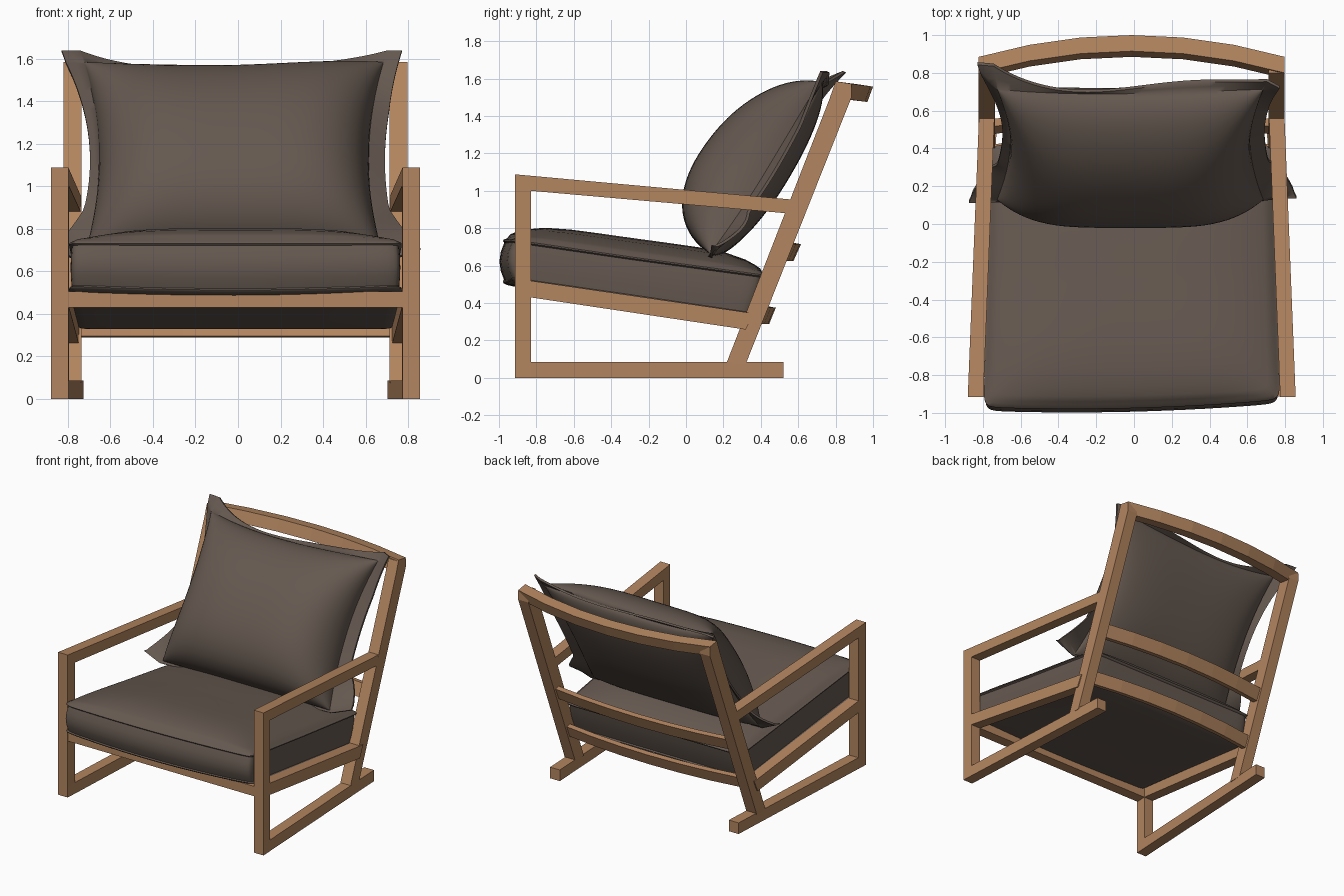
import bpy, bmesh, math

if "Cube" in bpy.data.objects:
    bpy.data.objects.remove(bpy.data.objects["Cube"])

CX = -0.012  # mirror plane of the wooden frame


def material(name, rgb):
    m = bpy.data.materials.new(name)
    m.diffuse_color = (*rgb, 1)
    m.use_nodes = True
    m.node_tree.nodes["Principled BSDF"].inputs["Base Color"].default_value = m.diffuse_color
    return m


WOOD = material("warm wood", (0.45, 0.235, 0.115))
FABRIC = material("brown fabric", (0.13, 0.099, 0.08))


def finish(name, bm, mat, smooth=None):
    bmesh.ops.recalc_face_normals(bm, faces=bm.faces)
    me = bpy.data.meshes.new(name)
    bm.to_mesh(me)
    bm.free()
    me.materials.append(mat)
    ob = bpy.data.objects.new(name, me)
    bpy.context.collection.objects.link(ob)
    if smooth:
        bpy.ops.object.select_all(action='DESELECT')
        ob.select_set(True)
        bpy.context.view_layer.objects.active = ob
        bpy.ops.object.shade_smooth_by_angle(angle=math.radians(smooth))
    return ob


def loft(bm, sections):
    """Skin closed sections of equal length and cap both ends."""
    rows = [[bm.verts.new(p) for p in s] for s in sections]
    n = len(rows[0])
    for a, b in zip(rows, rows[1:]):
        for i in range(n):
            j = (i + 1) % n
            bm.faces.new((a[i], a[j], b[j], b[i]))
    bm.faces.new(rows[0])
    bm.faces.new(rows[-1])


def taper(y, slope=0.04):
    return 0.868 - slope * (y + 0.915)


def side_pair(name, profile, outer, width=0.082):
    """Extrude a (y, z) profile into a left and a right bar."""
    for label, s in (("left", -1), ("right", 1)):
        bm = bmesh.new()
        loft(bm, [[(CX + s * (outer(y) - d), y, z) for y, z in profile]
                  for d in (0, width)])
        finish(f"{label}_{name}", bm, WOOD)


def bowed_bar(name, section, half, bow, drop=0.0, steps=6):
    """Sweep a (y, z) section along x with a backward bow."""
    bm = bmesh.new()
    secs = []
    for i in range(steps + 1):
        t = -1 + 2 * i / steps
        k = 1 - t * t
        secs.append([(CX + t * half, y + bow * k, z - drop * k) for y, z in section])
    loft(bm, secs)
    finish(name, bm, WOOD)


# Side frames
side_pair("front_leg", [(-0.915, 0), (-0.83, 0), (-0.83, 1.04), (-0.915, 1.04)], taper)
side_pair("arm", [(-0.915, 1.0), (-0.83, 1.0), (0.57, 0.877), (0.60, 0.95), (-0.915, 1.088)], taper)
side_pair("floor_runner", [(-0.915, 0), (0.52, 0), (0.52, 0.085), (-0.915, 0.085)],
          lambda y: taper(y, 0.05))
side_pair("seat_rail", [(-0.85, 0.433), (0.32, 0.258), (0.36, 0.345), (-0.85, 0.522)], taper)
side_pair("back_post", [(0.215, 0.075), (0.32, 0.075), (0.885, 1.5), (0.885, 1.565), (0.80, 1.575)],
          lambda y: 0.81, 0.086)

# Cross bars
bowed_bar("front_rail", [(-0.913, 0.43), (-0.83, 0.43), (-0.83, 0.505), (-0.913, 0.505)], 0.79, 0)
bowed_bar("top_rail", [(0.77, 1.5), (0.855, 1.49), (0.885, 1.572), (0.80, 1.585)], 0.81, 0.115, 0.015)
bowed_bar("upper_slat", [(0.475, 0.63), (0.515, 0.625), (0.555, 0.715), (0.515, 0.722)], 0.74, 0.06)
bowed_bar("lower_slat", [(0.345, 0.295), (0.385, 0.288), (0.42, 0.375), (0.38, 0.382)], 0.74, 0.06)


# Seat cushion: rounded-square rings with piping at both edges
def seat_point(u, v, w):
    y = -0.28 + 0.66 * v
    z = 0.51 - 0.144 * (y + 0.93) + 0.24 * w
    if w >= 1:
        z += 0.09 * max(0, 1 - abs(u) ** 4) * max(0, 1 - v ** 6)
    if v > 0:
        y += (0.075 * w - 0.03) * v
    else:
        y += v * v * (-0.035 * 4 * w * (1 - w) - 0.025 * (1 - u * u) + 0.02 * u)
        z -= 0.02 * (1 - w) * (1 - u * u) * v * v if w < 1 else 0
    return (CX + u * (0.785 - 0.02 * (v + 1)), y, z)


def round_square(n_side=24, power=32):
    pts = []
    for side in range(4):
        a = side * math.pi / 2
        for i in range(n_side):
            t = math.sin((-1 + 2 * i / n_side) * math.pi / 2)
            x, y = math.cos(a) - t * math.sin(a), math.sin(a) + t * math.cos(a)
            r = (abs(x) ** power + abs(y) ** power) ** (1 / power)
            pts.append((x / r, y / r))
    return pts


RINGS = [(0.02, 0), (0.5, 0), (0.93, 0), (0.98, 0.02), (1.0, 0.05), (1.0, 0.08), (0.985, 0.11),
         (0.99, 0.3), (0.992, 0.5), (0.99, 0.7), (0.985, 0.89), (1.0, 0.92), (1.0, 0.95),
         (0.98, 0.985), (0.96, 1), (0.92, 1), (0.85, 1), (0.7, 1), (0.5, 1), (0.25, 1), (0.02, 1)]
bm = bmesh.new()
loft(bm, [[seat_point(u * k, v * k, w) for u, v in round_square()] for k, w in RINGS])
finish("seat_cushion", bm, FABRIC, 50)


# Back pillow: leaning lens with a loose flange around its seam
def pillow_point(s, t, front):
    cs, ct = min(1, abs(s)), min(1, abs(t))
    bulge = (1 - cs ** 4) ** 0.5 * (1 - ct ** 2.2) ** 0.5
    if front:
        n = 0.008 + 0.345 * bulge * (1 - 0.2 * t)
    else:
        n = -0.008 - 0.11 * bulge
    a = 0.535 * max(t, -1.03)
    if t > 0:  # top edge sags, more on the left
        a *= 1 - 0.085 * (1 - cs * cs) * (1 - 0.5 * s)
    if ct >= 1 and t > 0:  # flange is narrow mid-edge, wide at the corners
        a -= 0.535 * (t - 1) * 0.7 * (1 - cs ** 4)
    x = -0.02 + s * (0.635 + 0.07 * t * t)
    y = 0.445 + 0.514 * a - 0.858 * n
    z = 1.12 + 0.86 * a + 0.513 * n
    if t < 0:  # lower edge slides forward on the seat
        y -= 0.035 * t * t
    side = max(0, abs(s) - 1) / 0.12
    edge = max(side, max(0, abs(t) - 1) / 0.12)
    y += edge * (0.02 * math.sin(5 * x + 4 * z) + 0.02)
    if s < 0:  # left flange is narrower and drawn back at the top
        x += 0.035 * side * (1 - min(1, t * t))
        y += 0.04 * edge * max(0, t) ** 4 * cs ** 4
    elif t > 0.5:  # right top corner curls over
        x -= 0.03 * side * (t - 0.5)
        y -= 0.05 * side * (t - 0.5)
    if side and t < -0.5:  # lower corners splay outward over the seat
        k = min(1, (-t - 0.5) / 0.5) * side
        x += 0.07 * k if s > 0 else -0.045 * k
        y += 0.07 * k * (1.12 + t) * 4
        z += 0.06 * k
    return (x, y, z)


inner = [math.sin(math.pi / 2 * k / 20) for k in range(-20, 21)]
grid = [-1.12, -1.06] + inner + [1.06, 1.12]
N = len(grid)
bm = bmesh.new()
sheets = []
for front in (True, False):
    g = [[bm.verts.new(pillow_point(s, t, front)) for s in grid] for t in grid]
    sheets.append(g)
    for i in range(N - 1):
        for j in range(N - 1):
            bm.faces.new((g[i][j], g[i][j + 1], g[i + 1][j + 1], g[i + 1][j]))
rim = ([(0, j) for j in range(N)] + [(i, N - 1) for i in range(1, N)]
       + [(N - 1, j) for j in range(N - 2, -1, -1)] + [(i, 0) for i in range(N - 2, 0, -1)])
for (i, j), (k, l) in zip(rim, rim[1:] + rim[:1]):
    bm.faces.new((sheets[0][i][j], sheets[0][k][l], sheets[1][k][l], sheets[1][i][j]))
finish("back_pillow", bm, FABRIC, 50)
